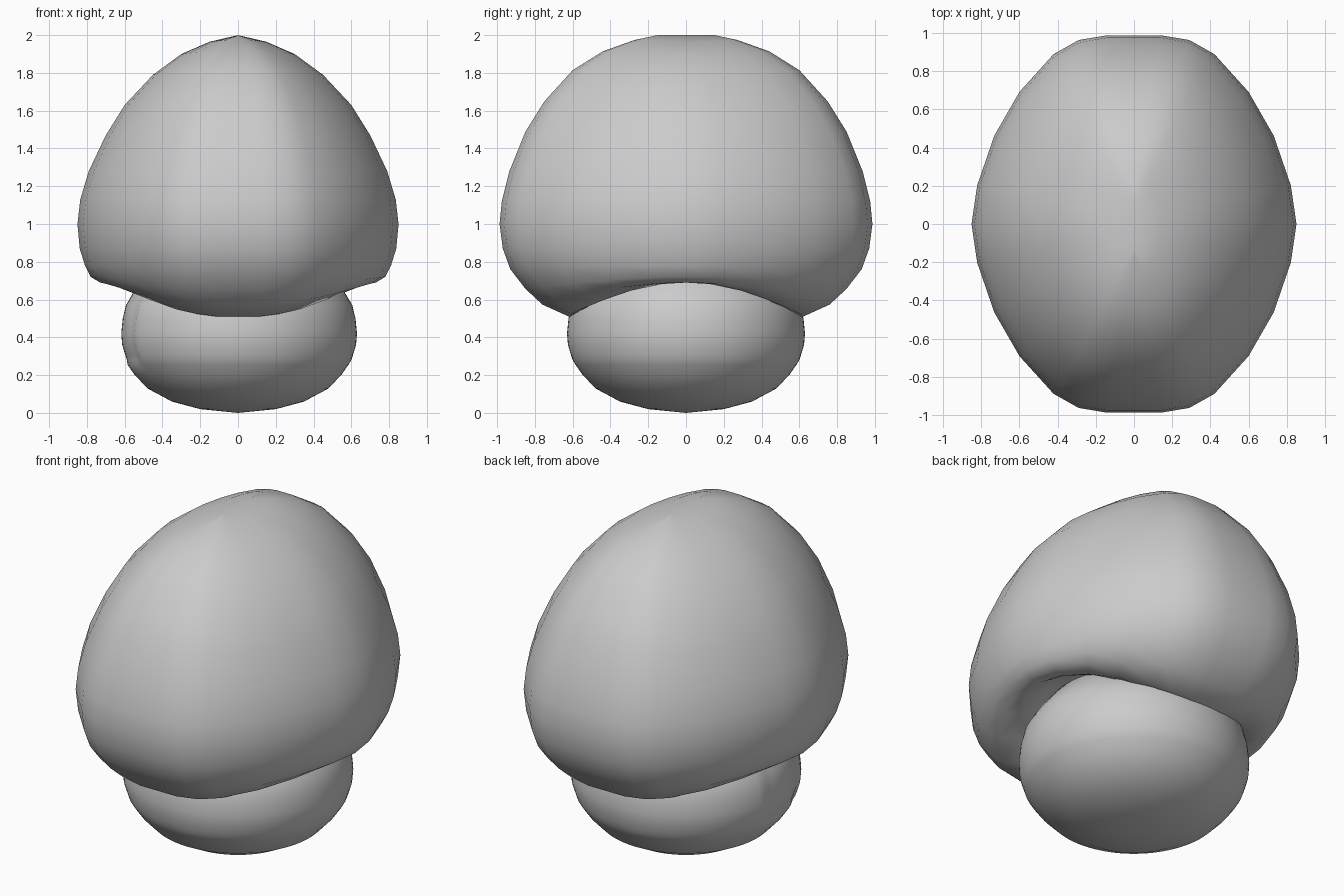
import bpy, bmesh, math

cube = bpy.data.objects.get("Cube")
if cube:
    bpy.data.objects.remove(cube, do_unlink=True)

GREY = (0.6, 0.6, 0.6, 1)
grey = bpy.data.materials.new("plain grey")
grey.use_nodes = True
grey.diffuse_color = GREY
grey.node_tree.nodes["Principled BSDF"].inputs["Base Color"].default_value = GREY


def loft(name, rings):
    """Skin a stack of equal closed rings, closing both ends, shaded smooth."""
    bm = bmesh.new()
    loops = [[bm.verts.new(p) for p in ring] for ring in rings]
    n = len(loops[0])
    for a, b in zip(loops, loops[1:]):
        for i in range(n):
            j = (i + 1) % n
            bm.faces.new((a[i], a[j], b[j], b[i]))
    bm.faces.new(loops[-1])
    bmesh.ops.remove_doubles(bm, verts=bm.verts[:], dist=0.0005)
    bmesh.ops.recalc_face_normals(bm, faces=bm.faces[:])
    mesh = bpy.data.meshes.new(name)
    bm.to_mesh(mesh)
    bm.free()
    mesh.materials.append(grey)
    for face in mesh.polygons:
        face.use_smooth = True
    obj = bpy.data.objects.new(name, mesh)
    bpy.context.collection.objects.link(obj)
    return obj


# Cap outline from above: one quarter, mirrored all round
quarter = [(1, 0), (0.965, 0.205), (0.86, 0.468), (0.705, 0.70),
           (0.495, 0.90), (0.34, 0.975), (0.165, 1)]
half = quarter + [(-x, y) for x, y in reversed(quarter)]
outline = half + [(-x, -y) for x, y in half[1:-1]]

# Cap levels: half width, half depth, height at the sides, height at front and back
levels = [
    (0, 0.15, 2.0, 2.0),
    (0.15, 0.27, 1.965, 1.975),
    (0.30, 0.44, 1.90, 1.915),
    (0.45, 0.60, 1.79, 1.815),
    (0.60, 0.75, 1.63, 1.65),
    (0.70, 0.85, 1.47, 1.49),
    (0.79, 0.935, 1.28, 1.28),
    (0.835, 0.975, 1.13, 1.12),
    (0.85, 0.987, 1.0, 1.0),
    (0.838, 0.97, 0.87, 0.87),
    (0.81, 0.93, 0.78, 0.76),
    (0.78, 0.85, 0.72, 0.655),
    (0.73, 0.76, 0.69, 0.57),
    (0.66, 0.62, 0.69, 0.505),
    (0.56, 0.53, 0.75, 0.52),
    (0.42, 0.44, 0.80, 0.56),
]


def cap_ring(rx, ry, z_side, z_front):
    ring = []
    for x, y in outline:
        w = x * x / (x * x + y * y)
        ring.append((rx * x, ry * y, z_side * w + z_front * (1 - w)))
    return ring


loft("mushroom_cap", [cap_ring(*level) for level in levels])

# Stem profile: radius and height
profile = [(0, 0.85), (0.3, 0.83), (0.48, 0.75), (0.57, 0.63), (0.605, 0.57),
           (0.622, 0.5), (0.63, 0.42), (0.625, 0.36), (0.61, 0.31),
           (0.60, 0.28), (0.585, 0.255), (0.55, 0.205), (0.48, 0.13),
           (0.35, 0.06), (0.2, 0.02), (0, 0.0)]
SIDES = 96


def stem_ring(radius, z):
    ring = []
    for i in range(SIDES):
        angle = math.tau * i / SIDES
        # shallow recessed panel on the right side of the stem
        inset = abs(math.degrees(angle) - 188) < 19 and 0.27 < z < 0.7
        r = radius - (0.012 if inset else 0)
        ring.append((r * math.cos(angle), r * math.sin(angle), z))
    return ring


loft("stem", [stem_ring(*point) for point in profile])
